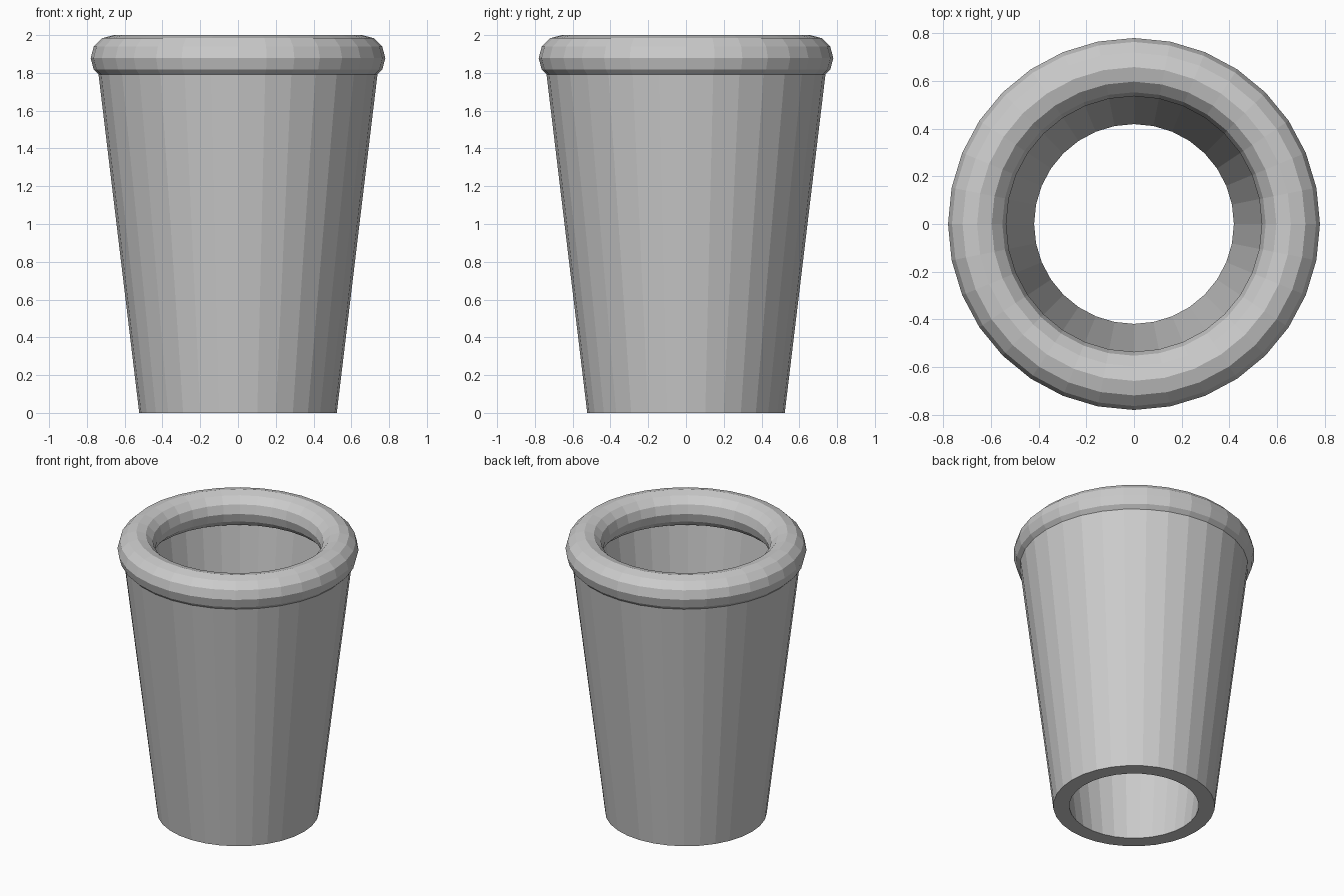
import bpy, bmesh, math

if "Cube" in bpy.data.objects:
    bpy.data.objects.remove(bpy.data.objects["Cube"])

SEGMENTS = 32


def lathe(name, profile):
    """Spin a closed (radius, z) profile around the z axis, flat shaded."""
    bm = bmesh.new()
    rings = []
    for i in range(SEGMENTS):
        a = 2 * math.pi * i / SEGMENTS
        rings.append([bm.verts.new((r * math.cos(a), r * math.sin(a), z))
                      for r, z in profile])
    n = len(profile)
    for i, ring in enumerate(rings):
        nxt = rings[(i + 1) % SEGMENTS]
        for j in range(n):
            k = (j + 1) % n
            bm.faces.new((ring[j], nxt[j], nxt[k], ring[k]))
    bmesh.ops.recalc_face_normals(bm, faces=bm.faces)
    mesh = bpy.data.meshes.new(name)
    bm.to_mesh(mesh)
    bm.free()
    obj = bpy.data.objects.new(name, mesh)
    bpy.context.collection.objects.link(obj)
    return obj


# Tapered wall, open at both ends
lathe("tapered_wall", [(0.523, 0), (0.749, 1.88), (0.644, 1.88), (0.419, 0)])

# Rounded rim
R, TUBE, Z = 0.658, 0.122, 1.878
lathe("rim", [(R + TUBE * math.cos(math.tau * i / 12),
               Z + TUBE * math.sin(math.tau * i / 12)) for i in range(12)])
